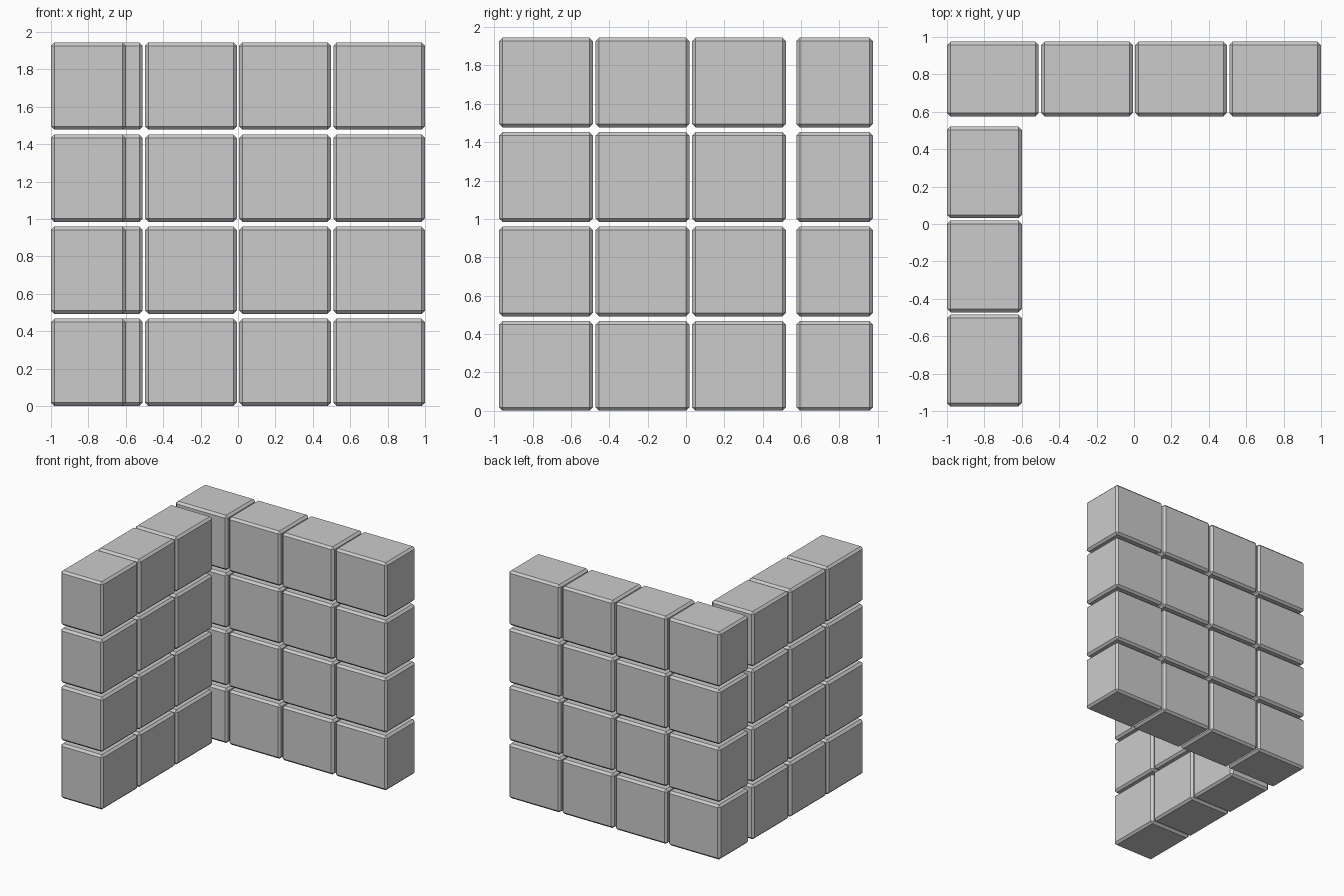
import bpy, bmesh

if "Cube" in bpy.data.objects:
    bpy.data.objects.remove(bpy.data.objects["Cube"])

BEVEL = 0.018
HEIGHT = 0.467
PITCH_Z = 0.4925
PITCH = 0.503
LENGTH = 0.49
DEPTH = 0.40


def block_mesh(name, size):
    """Block with flat chamfered edges, origin at its bottom centre."""
    bm = bmesh.new()
    bmesh.ops.create_cube(bm, size=1)
    for v in bm.verts:
        v.co = (v.co.x * size[0], v.co.y * size[1], (v.co.z + 0.5) * size[2])
    bmesh.ops.bevel(bm, geom=bm.edges[:], offset=BEVEL, segments=1, affect='EDGES')
    mesh = bpy.data.meshes.new(name)
    bm.to_mesh(mesh)
    bm.free()
    return mesh


def place(name, mesh, loc):
    ob = bpy.data.objects.new(name, mesh)
    ob.location = loc
    bpy.context.collection.objects.link(ob)


back = block_mesh("back_wall_block", (LENGTH, DEPTH, HEIGHT))
side = block_mesh("side_wall_block", (DEPTH, LENGTH, HEIGHT))

for row in range(4):
    z = row * PITCH_Z
    # Back wall: four blocks wide
    for i in range(4):
        place(f"back_wall_block_{row}_{i}", back, ((i - 1.5) * PITCH, 0.775, z))
    # Side wall: three blocks running forward on the left
    for i in range(3):
        place(f"side_wall_block_{row}_{i}", side, (-0.80, -0.73 + i * PITCH, z))
